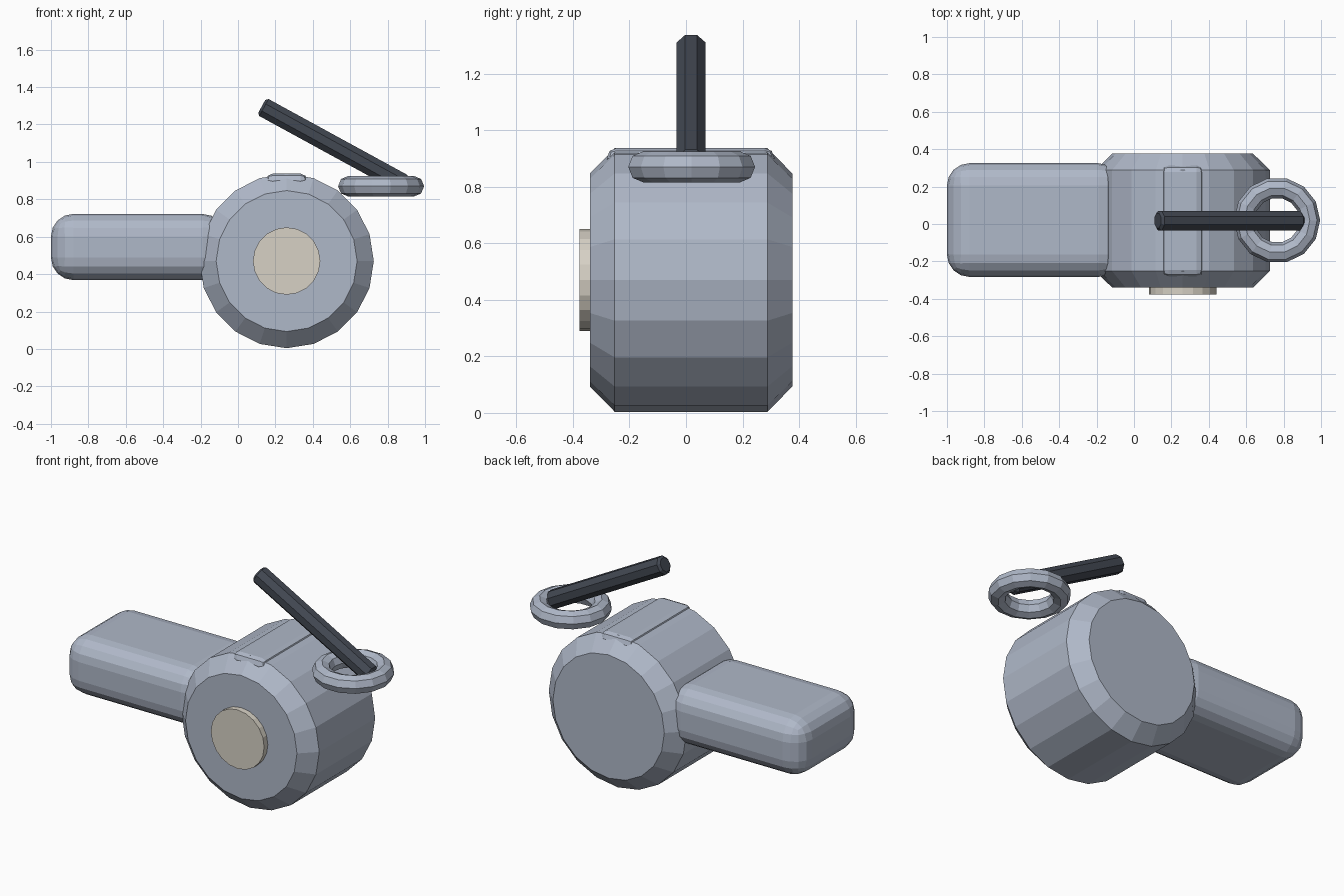
import bpy, bmesh
from math import radians, pi
from mathutils import Matrix, Vector

old = bpy.data.objects.get("Cube")
if old:
    bpy.data.objects.remove(old, do_unlink=True)


def material(name, rgb):
    m = bpy.data.materials.new(name)
    m.use_nodes = True
    m.diffuse_color = (*rgb, 1)
    m.node_tree.nodes["Principled BSDF"].inputs["Base Color"].default_value = (*rgb, 1)
    return m


steel = material("blue grey steel", (0.43, 0.48, 0.58))
cream = material("warm cream", (0.68, 0.64, 0.56))
dark = material("dark slate", (0.055, 0.065, 0.085))


def finish(name, bm, mat):
    bmesh.ops.recalc_face_normals(bm, faces=bm.faces)
    mesh = bpy.data.meshes.new(name)
    bm.to_mesh(mesh)
    bm.free()
    mesh.materials.append(mat)
    ob = bpy.data.objects.new(name, mesh)
    bpy.context.collection.objects.link(ob)
    return ob


def rounded_box(name, low, high, radius, segments, mat):
    low, high = Vector(low), Vector(high)
    bm = bmesh.new()
    bmesh.ops.create_cube(bm, size=1)
    bmesh.ops.scale(bm, vec=high - low, verts=bm.verts)
    bmesh.ops.translate(bm, vec=(low + high) / 2, verts=bm.verts)
    bmesh.ops.bevel(bm, geom=bm.edges[:], offset=radius, segments=segments,
                    profile=0.5, affect='EDGES')
    return finish(name, bm, mat)


def cylinder(name, start, end, radius, sides, mat, chamfer=0, spin=0):
    start, end = Vector(start), Vector(end)
    axis = end - start
    bm = bmesh.new()
    bmesh.ops.create_cone(bm, cap_ends=True, segments=sides, radius1=radius,
                          radius2=radius, depth=axis.length,
                          matrix=Matrix.Rotation(spin, 4, 'Z'))
    if chamfer:
        rims = [e for e in bm.edges if abs(e.verts[0].co.z - e.verts[1].co.z) < 1e-4]
        bmesh.ops.bevel(bm, geom=rims, offset=chamfer, segments=1, affect='EDGES')
    turn = axis.to_track_quat('Z', 'Y').to_matrix().to_4x4()
    bm.transform(Matrix.Translation((start + end) / 2) @ turn)
    return finish(name, bm, mat)


# Round chamber with chamfered rims
cylinder("chamber", (0.26, -0.34, 0.47), (0.26, 0.376, 0.47), 0.466, 20, steel, chamfer=0.088)

# Flat blowing tube with rounded edges
rounded_box("mouthpiece", (-1, -0.283, 0.368), (-0.07, 0.325, 0.722), 0.12, 4, steel)

# Shallow block set into the top of the chamber
rounded_box("top_block", (0.15, -0.28, 0.84), (0.37, 0.313, 0.937), 0.035, 2, steel)

# Round badge on the front cap
cylinder("front_badge", (0.26, -0.376, 0.47), (0.26, -0.33, 0.47), 0.18, 20, cream)

# Key ring
bpy.ops.mesh.primitive_torus_add(location=(0.765, 0.02, 0.87), major_segments=14,
                                 minor_segments=8, major_radius=0.175, minor_radius=0.055)
ring = bpy.context.object
ring.name = "ring"
ring.data.materials.append(steel)

# Slanted cord bar ending inside the ring
cylinder("cord", (0.127, 0.018, 1.297), (0.892, 0.018, 0.879), 0.056, 8, dark,
         chamfer=0.013, spin=pi / 8)
